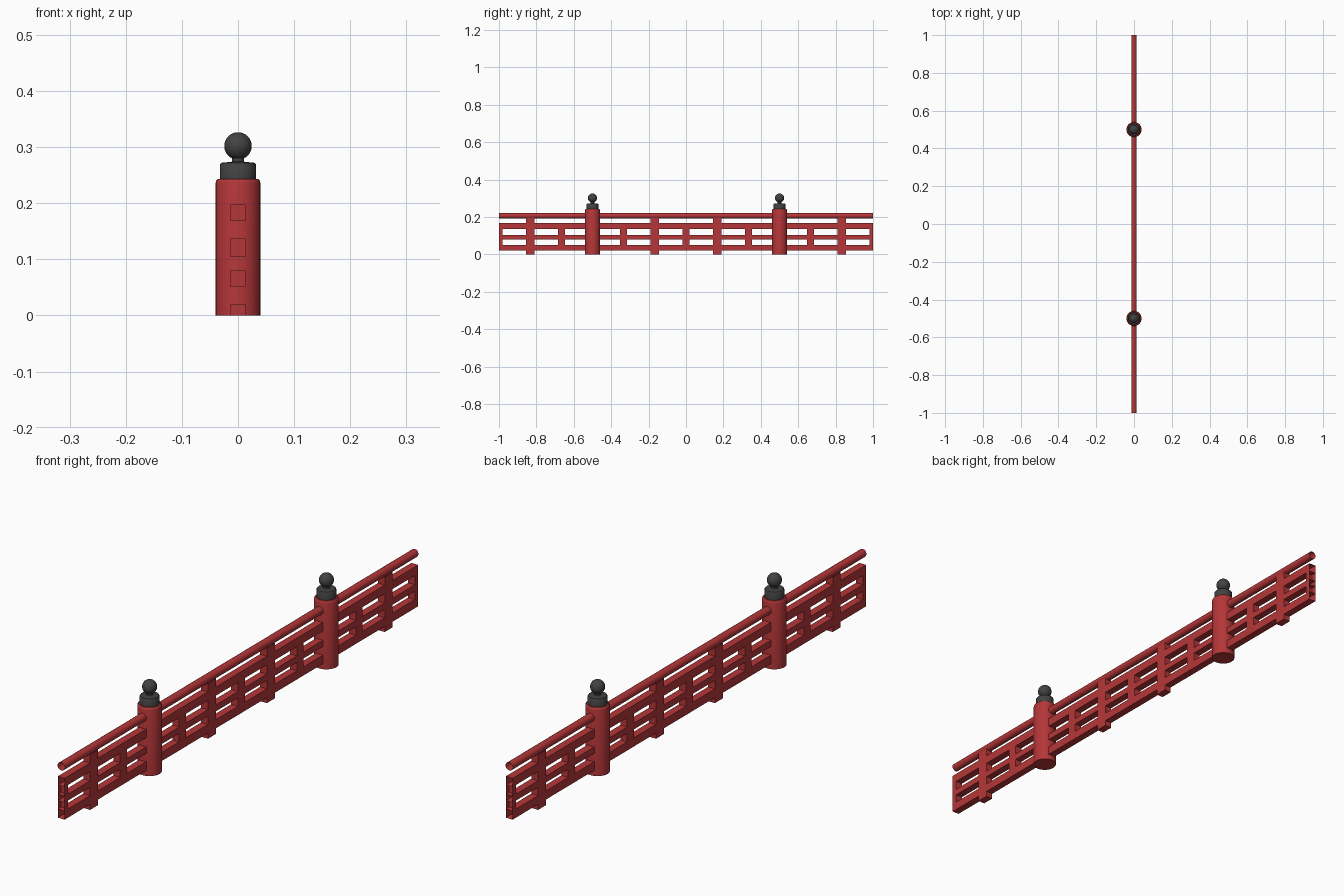
import bpy, bmesh, math

if "Cube" in bpy.data.objects:
    bpy.data.objects.remove(bpy.data.objects["Cube"])

def material(name, col):
    m = bpy.data.materials.new(name)
    m.diffuse_color = (*col, 1)
    m.use_nodes = True
    m.node_tree.nodes["Principled BSDF"].inputs["Base Color"].default_value = m.diffuse_color
    return m

RED = material("red_paint", (0.46, 0.037, 0.04))
IRON = material("dark_iron", (0.055, 0.055, 0.055))
W = 0.0135          # half thickness of the rails and struts

def finish(name, bm, mat, smooth=False):
    bmesh.ops.recalc_face_normals(bm, faces=bm.faces)
    me = bpy.data.meshes.new(name)
    bm.to_mesh(me)
    bm.free()
    ob = bpy.data.objects.new(name, me)
    bpy.context.collection.objects.link(ob)
    me.materials.append(mat)
    if smooth:
        bpy.ops.object.select_all(action='DESELECT')
        ob.select_set(True)
        bpy.context.view_layer.objects.active = ob
        bpy.ops.object.shade_smooth_by_angle(angle=math.radians(35))
    return ob

def box(bm, y0, y1, z0, z1, open_dirs):
    """Box of rail thickness, without the faces that look along open_dirs."""
    geo = bmesh.ops.create_cube(bm, size=1)
    faces = {f for v in geo["verts"] for f in v.link_faces}
    drop = [f for f in faces
            if any(f.normal.dot(d) > 0.9 for d in open_dirs)]
    for v in geo["verts"]:
        v.co = (v.co.x * 2 * W, (y0 + y1) / 2 + v.co.y * (y1 - y0),
                (z0 + z1) / 2 + v.co.z * (z1 - z0))
    bmesh.ops.delete(bm, geom=drop, context='FACES_ONLY')

def lathe(name, profile, y, mat, n=32):
    bm = bmesh.new()
    vs = [bm.verts.new((r, y, z)) for r, z in profile]
    es = [bm.edges.new(p) for p in zip(vs, vs[1:])]
    bmesh.ops.spin(bm, geom=vs + es, cent=(0, y, 0), axis=(0, 0, 1),
                   angle=math.tau, steps=n)
    bmesh.ops.remove_doubles(bm, verts=bm.verts, dist=1e-5)
    return finish(name, bm, mat, True)

UP, DOWN = (0, 0, 1), (0, 0, -1)
FRONT, BACK = (0, -1, 0), (0, 1, 0)
spans = [(-1, -0.465), (-0.535 + 0.07, 0.465), (0.465, 1)]
spans = [(-1, -0.535), (-0.465, 0.465), (0.535, 1)]

# square rails, hollow at the ends
LOW, MID, HIGH = (0.02, 0.051), (0.081, 0.104), (0.137, 0.168)
for name, (z0, z1) in (("lower_rail", LOW), ("middle_rail", MID), ("upper_rail", HIGH)):
    bm = bmesh.new()
    for y0, y1 in spans:
        box(bm, y0, y1, z0, z1, (FRONT, BACK))
    finish(name, bm, RED)

# round handrail
bm = bmesh.new()
for y0, y1 in spans:
    rings = [[bm.verts.new((0.0145 * math.cos(a), y, 0.207 + 0.0145 * math.sin(a)))
              for a in (math.tau * i / 16 for i in range(16))] for y in (y0, y1)]
    a, b = rings
    for i in range(16):
        j = (i + 1) % 16
        bm.faces.new((a[i], a[j], b[j], b[i]))
finish("handrail", bm, RED, True)

# tall struts from the ground to the handrail
bm = bmesh.new()
for y in (-5 / 6, -1 / 6, 1 / 6, 5 / 6):
    box(bm, y - 0.0225, y + 0.0225, 0, LOW[0], (UP,))
    for z0, z1 in ((LOW[1], MID[0]), (MID[1], HIGH[0]), (HIGH[1], 0.198)):
        box(bm, y - 0.0225, y + 0.0225, z0, z1, (UP, DOWN))
finish("tall_struts", bm, RED)

# short struts between the rails, cut in half at the open ends
bm = bmesh.new()
for i in range(-3, 4):
    y0, y1 = max(i / 3 - 0.019, -1), min(i / 3 + 0.019, 1)
    ends = [FRONT] if i == -3 else [BACK] if i == 3 else []
    for z0, z1 in ((LOW[1], MID[0]), (MID[1], HIGH[0])):
        box(bm, y0, y1, z0, z1, [UP, DOWN] + ends)
finish("short_struts", bm, RED)

# round posts with collar and ball finial
post = [(0, 0), (0.04, 0), (0.04, 0.236), (0.039, 0.240), (0.036, 0.243), (0, 0.243)]
R, C = 0.0245, 0.302
ball = [(R * math.sin(t), C - R * math.cos(t))
        for t in (math.pi * k / 16 for k in range(3, 17))]
ball[-1] = (0, C + R)
cap = [(0.032, 0.242), (0.032, 0.269), (0.030, 0.272), (0.011, 0.274), (0.011, 0.281)] + ball
for side, y in (("front", -0.5), ("back", 0.5)):
    lathe(side + "_post", post, y, RED)
    lathe(side + "_finial", cap, y, IRON)
